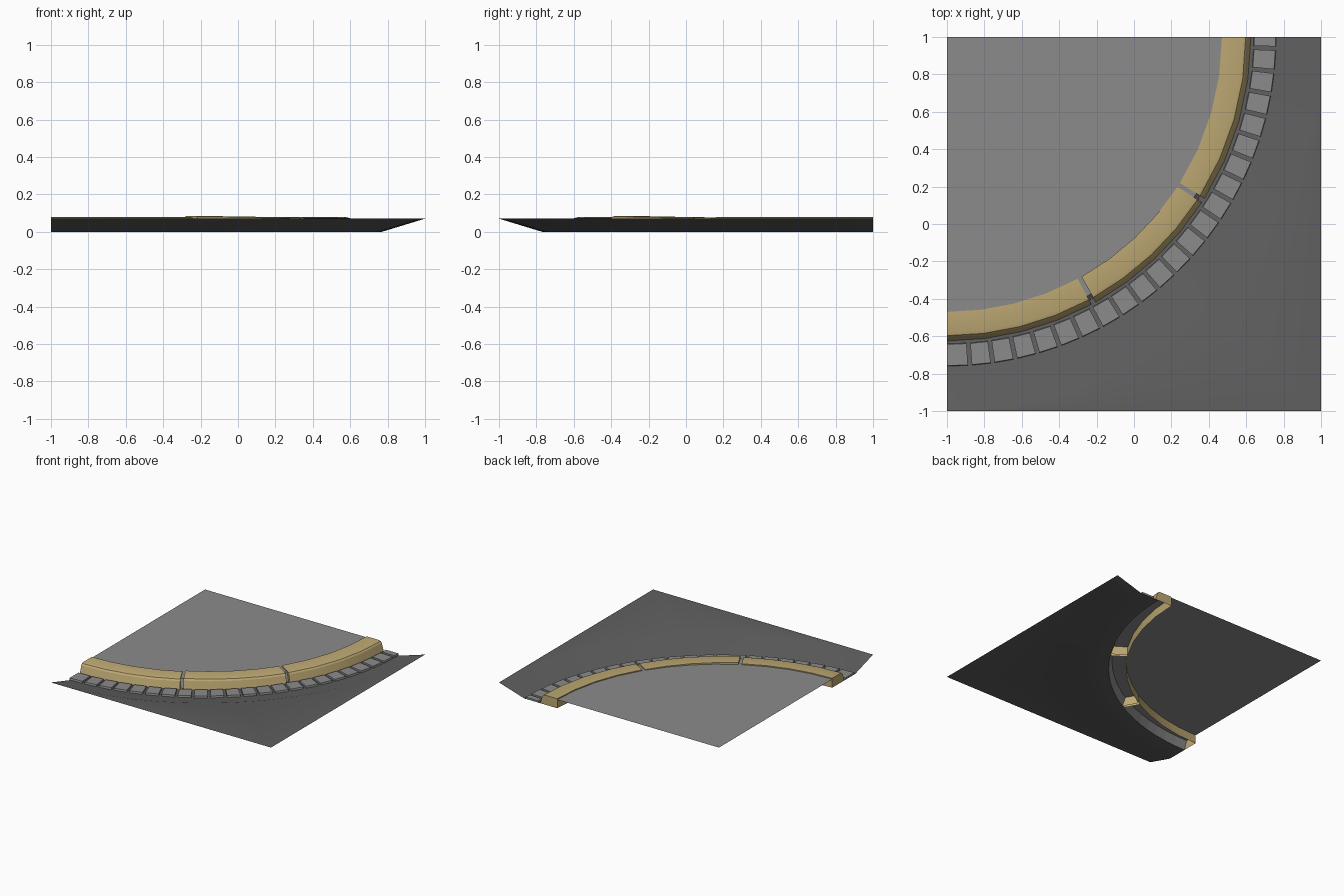
import bpy, bmesh, math
from math import radians, sin, cos

if "Cube" in bpy.data.objects:
    bpy.data.objects.remove(bpy.data.objects["Cube"])


def material(name, rgb):
    m = bpy.data.materials.new(name)
    m.diffuse_color = (*rgb, 1)
    m.use_nodes = True
    m.node_tree.nodes["Principled BSDF"].inputs["Base Color"].default_value = m.diffuse_color
    return m


GREY = material("concrete_grey", (0.26, 0.26, 0.26))
ASPHALT = material("asphalt_dark_grey", (0.115, 0.115, 0.115))
SAND = material("sandstone", (0.52, 0.40, 0.175))


def polar(r, deg, z):
    # every arc turns about the back left corner, from facing front to facing right
    a = radians(deg)
    return (-1 + r * sin(a), 1 - r * cos(a), z)


def sweep(name, profile, a0, a1, steps, mat, caps=False, lift=(0, 0), square=False):
    """Sweep an (r, z) profile round the corner; lift tilts the piece end to end."""
    bm = bmesh.new()
    rows = []
    for i in range(steps + 1):
        t = i / steps
        a = a0 + (a1 - a0) * t
        dz = lift[0] + (lift[1] - lift[0]) * t
        row = [bm.verts.new(polar(r, a, z + dz if z > 0.03 else z)) for r, z in profile]
        if square:  # carry the surface out to the square tile edge
            reach = 2 / max(sin(radians(a)), cos(radians(a)))
            row.append(bm.verts.new(polar(reach, a, profile[-1][1])))
        rows.append(row)
    for p, q in zip(rows, rows[1:]):
        for j in range(len(p) - 1):
            bm.faces.new((p[j], p[j + 1], q[j + 1], q[j]))
    if caps:
        bm.faces.new(rows[0][::-1])
        bm.faces.new(rows[-1])
    bmesh.ops.remove_doubles(bm, verts=bm.verts, dist=1e-5)
    bmesh.ops.dissolve_degenerate(bm, edges=bm.edges, dist=1e-5)
    me = bpy.data.meshes.new(name)
    bm.to_mesh(me)
    bm.free()
    me.materials.append(mat)
    ob = bpy.data.objects.new(name, me)
    bpy.context.collection.objects.link(ob)
    return ob


def smooth(ob):
    bpy.ops.object.select_all(action='DESELECT')
    ob.select_set(True)
    bpy.context.view_layer.objects.active = ob
    bpy.ops.object.shade_smooth_by_angle(angle=radians(20))


# pavement: flat quarter disc with a hidden drop behind the kerb
sweep("pavement", [(0, 0.07), (1.575, 0.07), (1.60, 0)], 0, 90, 24, GREY)

# road: flat gutter, rising slope, then level out to the square corner
smooth(sweep("road", [(1.60, 0), (1.77, 0), (2.0, 0.07)], 0, 90, 32, ASPHALT, square=True))

# three kerb stones with narrow joints, the middle one slightly tilted
KERB = [(1.47, 0), (1.47, 0.078), (1.58, 0.078), (1.597, 0.073), (1.607, 0.06), (1.625, 0)]
for n, (a0, a1, lift) in enumerate([(0, 28.4, (0, 0)),
                                    (29.3, 57.0, (0.007, -0.002)),
                                    (57.9, 90, (0, 0))]):
    smooth(sweep(f"kerb_{n + 1}", KERB, a0, a1, 4, SAND, caps=True, lift=lift))

# row of gutter setts, ending in a half sett
SETT = [(1.64, 0), (1.643, 0.015), (1.757, 0.015), (1.76, 0)]
for k in range(23):
    start = 4 * k + (0.35 if k else 0)
    end = min(4 * k + 3.65, 90)
    sweep(f"gutter_sett_{k + 1}", SETT, start, end, 1, GREY, caps=True)
